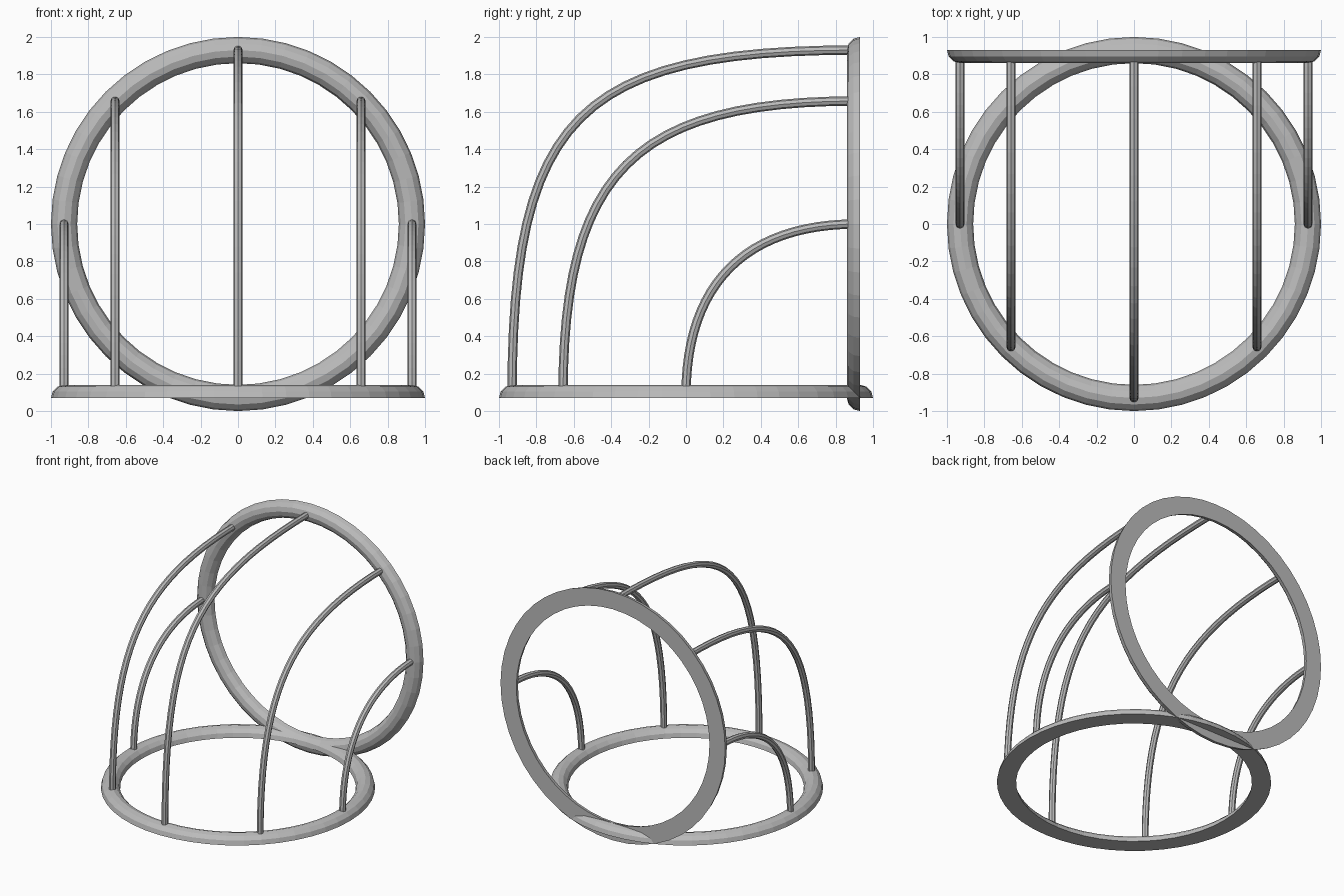
import bpy, bmesh, math

if "Cube" in bpy.data.objects:
    bpy.data.objects.remove(bpy.data.objects["Cube"])

R, r = 0.93, 0.07          # ring centre radius, half-round section radius
MAJOR, MINOR = 48, 6

grey = bpy.data.materials.new("metal grey")
grey.diffuse_color = (0.5, 0.5, 0.5, 1)
grey.use_nodes = True
grey.node_tree.nodes["Principled BSDF"].inputs["Base Color"].default_value = grey.diffuse_color


def half_round_ring(name, location, tilt):
    """Ring with a flat underside and a half-round top."""
    bm = bmesh.new()
    loops = []
    for i in range(MAJOR):
        a = 2 * math.pi * i / MAJOR
        loop = []
        for j in range(MINOR + 1):
            b = math.pi * j / MINOR
            d = R + r * math.cos(b)
            loop.append(bm.verts.new((d * math.cos(a), d * math.sin(a), r * math.sin(b))))
        loops.append(loop)
    n = MINOR + 1
    for i in range(MAJOR):
        p, q = loops[i], loops[(i + 1) % MAJOR]
        for j in range(n):
            k = (j + 1) % n
            bm.faces.new((p[j], q[j], q[k], p[k]))
    bmesh.ops.recalc_face_normals(bm, faces=bm.faces)
    me = bpy.data.meshes.new(name)
    bm.to_mesh(me)
    bm.free()
    me.materials.append(grey)
    ob = bpy.data.objects.new(name, me)
    ob.location = location
    ob.rotation_euler = (tilt, 0, 0)
    bpy.context.collection.objects.link(ob)


def wire(name, angle, pull):
    """Bent rod from the base ring up and back to the upright ring."""
    x, c = R * math.sin(angle), R * math.cos(angle)
    start, end = (x, -c, r + 0.015), (x, R - 0.015, 1 + c)
    h = pull * (R + c)
    cu = bpy.data.curves.new(name, 'CURVE')
    cu.dimensions = '3D'
    cu.twist_mode = 'MINIMUM'
    cu.bevel_depth = 0.025
    cu.bevel_resolution = 2
    cu.resolution_u = 24
    cu.use_fill_caps = True
    sp = cu.splines.new('BEZIER')
    sp.bezier_points.add(1)
    for p, co, d in zip(sp.bezier_points, (start, end), ((0, 0, h), (0, h, 0))):
        p.handle_left_type = p.handle_right_type = 'FREE'
        p.co = co
        p.handle_left = [u - v for u, v in zip(co, d)]
        p.handle_right = [u + v for u, v in zip(co, d)]
    tmp = bpy.data.objects.new(name + "_path", cu)
    bpy.context.collection.objects.link(tmp)
    bpy.context.view_layer.update()
    me = bpy.data.meshes.new_from_object(tmp.evaluated_get(bpy.context.evaluated_depsgraph_get()))
    bpy.data.objects.remove(tmp)
    me.materials.clear()
    me.materials.append(grey)
    ob = bpy.data.objects.new(name, me)
    bpy.context.collection.objects.link(ob)
    me.shade_flat()


# Rings: one lying flat, one upright at the back
half_round_ring("base_ring", (0, 0, r), 0)
half_round_ring("back_ring", (0, R, 1), math.pi / 2)

# Rods: centre, then mirrored pairs
wire("centre_rod", 0, 0.80)
for side, s in (("left", -1), ("right", 1)):
    wire(side + "_middle_rod", s * math.pi / 4, 0.75)
    wire(side + "_outer_rod", s * math.pi / 2, 0.64)
